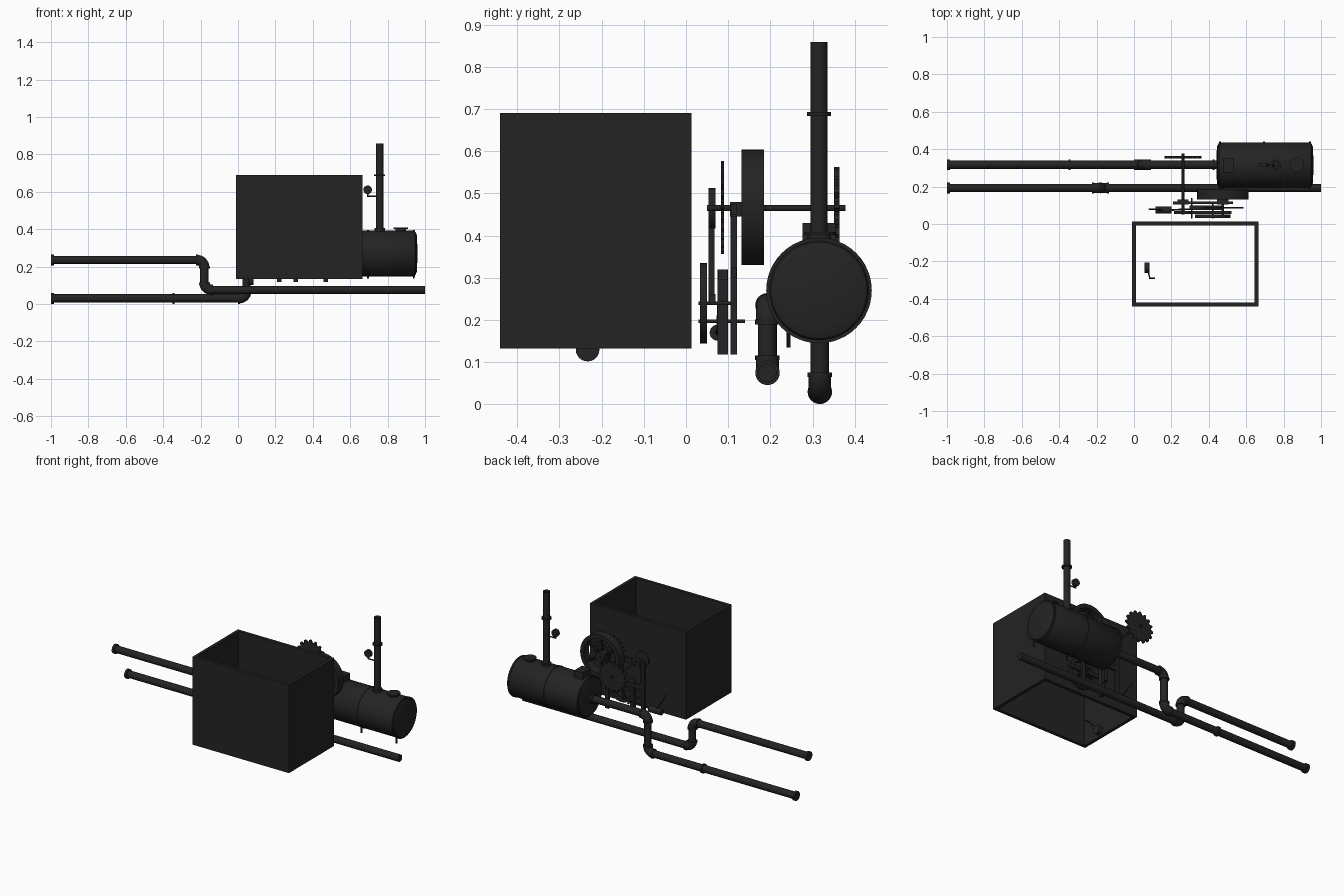
import bpy, bmesh, math
from mathutils import Vector

if "Cube" in bpy.data.objects:
    bpy.data.objects.remove(bpy.data.objects["Cube"])

iron = bpy.data.materials.new("dark iron")
iron.diffuse_color = (0.017, 0.017, 0.017, 1)
iron.use_nodes = True
iron.node_tree.nodes["Principled BSDF"].inputs["Base Color"].default_value = iron.diffuse_color


def finish(name, bm, smooth=True):
    bmesh.ops.recalc_face_normals(bm, faces=bm.faces[:])
    me = bpy.data.meshes.new(name)
    bm.to_mesh(me)
    bm.free()
    me.materials.append(iron)
    ob = bpy.data.objects.new(name, me)
    bpy.context.collection.objects.link(ob)
    if smooth:
        bpy.ops.object.select_all(action='DESELECT')
        ob.select_set(True)
        bpy.context.view_layer.objects.active = ob
        bpy.ops.object.shade_smooth_by_angle(angle=math.radians(35))
    return ob


def add_rod(bm, a, b, r, n=24):
    a, b = Vector(a), Vector(b)
    d = b - a
    geo = bmesh.ops.create_cone(bm, cap_ends=True, segments=n, radius1=r, radius2=r, depth=d.length)
    rot = d.to_track_quat('Z', 'Y').to_matrix().to_4x4()
    rot.translation = (a + b) / 2
    bmesh.ops.transform(bm, matrix=rot, verts=geo['verts'])


def rod(name, a, b, r, n=24):
    bm = bmesh.new()
    add_rod(bm, a, b, r, n)
    return finish(name, bm)


def add_block(bm, lo, hi):
    geo = bmesh.ops.create_cube(bm, size=1)
    for v in geo['verts']:
        v.co = Vector([(lo[i] + hi[i]) / 2 + v.co[i] * (hi[i] - lo[i]) for i in range(3)])


def block(name, lo, hi):
    bm = bmesh.new()
    add_block(bm, lo, hi)
    return finish(name, bm, False)


def lathe(name, profile, origin, axis, n=48):
    """Spin (radius, distance) points around an axis; zero radii close the ends."""
    bm = bmesh.new()
    q = Vector(axis).to_track_quat('Z', 'Y')
    vs = [bm.verts.new((r, 0, h)) for r, h in profile]
    es = [bm.edges.new(p) for p in zip(vs, vs[1:])]
    bmesh.ops.spin(bm, geom=vs + es, cent=(0, 0, 0), axis=(0, 0, 1), angle=math.tau, steps=n)
    bmesh.ops.remove_doubles(bm, verts=bm.verts[:], dist=1e-5)
    for v in bm.verts:
        v.co = q @ v.co + Vector(origin)
    return finish(name, bm)


def outline(name, pts, hole, x, z, y0, y1):
    """Upright plate in the xz plane with an optional matching inner loop."""
    bm = bmesh.new()
    n = len(pts)
    loops = [[bm.verts.new((x + px, y, z + pz)) for px, pz in loop]
             for loop in (pts, hole) for y in (y0, y1)]
    a, b, c, d = loops
    for i in range(n):
        j = (i + 1) % n
        for p, q in ((a, b), (b, d), (d, c), (c, a)):
            bm.faces.new((p[i], p[j], q[j], q[i]))
    return finish(name, bm)


def wheel(name, x, z, r, y0, y1, rim, hub, spokes, teeth=0):
    """Spoked wheel, with gear teeth when requested."""
    n = teeth * 4 if teeth else 48
    ang = [math.tau * i / n for i in range(n)]
    rad = [r if not teeth or i % 4 < 2 else r * 0.84 for i in range(n)]
    outer = [(k * math.cos(t), k * math.sin(t)) for k, t in zip(rad, ang)]
    inner = [(rim * math.cos(t), rim * math.sin(t)) for t in ang]
    outline(name + "_rim", outer, inner, x, z, y0, y1)
    ym = (y0 + y1) / 2
    bm = bmesh.new()
    add_rod(bm, (x, y0, z), (x, y1, z), hub)
    for i in range(spokes):
        t = math.tau * (i + 0.5) / spokes
        add_rod(bm, (x, ym, z), (x + rim * 1.02 * math.cos(t), ym, z + rim * 1.02 * math.sin(t)),
                min(0.008, (y1 - y0) * 0.45), 10)
    finish(name + "_spokes", bm)


def pipe(name, pts, r, bend):
    """Round tube along a polyline with rounded elbows."""
    P = [Vector(p) for p in pts]
    path = [P[0]]
    for a, c, b in zip(P, P[1:], P[2:]):
        s, e = c + (a - c).normalized() * bend, c + (b - c).normalized() * bend
        o = s + e - c
        for i in range(9):
            t = math.pi / 2 * i / 8
            path.append(o + (s - o) * math.cos(t) + (e - o) * math.sin(t))
    path.append(P[-1])
    bm = bmesh.new()
    rings = []
    for i, p in enumerate(path):
        d = (path[min(i + 1, len(path) - 1)] - path[max(i - 1, 0)]).normalized()
        u = Vector((0, 1, 0))
        w = d.cross(u)
        rings.append([bm.verts.new(p + (u * math.cos(math.tau * k / 24) + w * math.sin(math.tau * k / 24)) * r)
                      for k in range(24)])
    for a, b in zip(rings, rings[1:]):
        for k in range(24):
            bm.faces.new((a[k], a[k - 1], b[k - 1], b[k]))
    bm.faces.new(rings[0])
    bm.faces.new(rings[-1])
    finish(name, bm)


# Housing: four walls, open above and below
bm = bmesh.new()
X0, X1, Y0, Y1, T = -0.01, 0.665, -0.44, 0.013, 0.02
outer = [(X0, Y0), (X1, Y0), (X1, Y1), (X0, Y1)]
inner = [(X0 + T, Y0 + T), (X1 - T, Y0 + T), (X1 - T, Y1 - T), (X0 + T, Y1 - T)]
a, b, c, d = [[bm.verts.new((x, y, z)) for x, y in loop] for loop in (outer, inner) for z in (0.133, 0.69)]
for i in range(4):
    j = (i + 1) % 4
    for p, q in ((a, b), (b, d), (d, c), (c, a)):
        bm.faces.new((p[i], p[j], q[j], q[i]))
finish("housing", bm, False)

# Handle with round weight inside the housing
rod("housing_weight", (0.055, -0.233, 0.13), (0.082, -0.233, 0.13), 0.028)
rod("housing_weight_arm", (0.07, -0.233, 0.13), (0.085, -0.29, 0.20), 0.004, 10)
rod("housing_handle", (0.08, -0.29, 0.20), (0.112, -0.29, 0.20), 0.004, 10)

# Boiler with domed ends and bands
lathe("boiler", [(0, 0), (0.095, 0.003), (0.114, 0.01), (0.122, 0.022), (0.122, 0.498),
                 (0.114, 0.51), (0.095, 0.517), (0, 0.52)], (0.44, 0.315, 0.27), (1, 0, 0))
for i, x in enumerate((0.455, 0.69, 0.935)):
    rod(f"boiler_band_{i}", (x, 0.315, 0.27), (x + 0.01, 0.315, 0.27), 0.125, 48)
for i, x in enumerate((0.695, 0.94)):
    rod(f"boiler_foot_{i}", (x, 0.243, 0.135), (x, 0.243, 0.18), 0.005, 10)

# Chimney stack
lathe("chimney", [(0.016, 0.30), (0.028, 0.30), (0.028, 0.405), (0.02, 0.407), (0.02, 0.683), (0.029, 0.683),
                  (0.029, 0.693), (0.02, 0.693), (0.02, 0.858), (0.016, 0.858), (0.016, 0.30)],
      (0.757, 0.315, 0), (0, 0, 1), 32)
# Pressure gauge
rod("gauge_arm", (0.69, 0.315, 0.577), (0.757, 0.315, 0.577), 0.004, 10)
rod("gauge_stem", (0.693, 0.315, 0.575), (0.693, 0.315, 0.60), 0.004, 10)
rod("gauge_dial", (0.693, 0.305, 0.61), (0.693, 0.325, 0.61), 0.023)
# Fittings on the boiler
block("boiler_valve_chest", (0.475, 0.276, 0.36), (0.535, 0.354, 0.43))
rod("hatch_neck", (0.87, 0.317, 0.38), (0.87, 0.317, 0.403), 0.027)
rod("hatch_lid", (0.87, 0.317, 0.401), (0.87, 0.317, 0.409), 0.038)

# Long pipes, elbows and collars
pipe("feed_pipe", [(-1, 0.317, 0.03), (0.045, 0.317, 0.03), (0.045, 0.317, 0.265), (0.45, 0.317, 0.265)], 0.022, 0.04)
pipe("drain_pipe", [(-1, 0.193, 0.235), (-0.18, 0.193, 0.235), (-0.18, 0.193, 0.075), (1, 0.193, 0.075)], 0.022, 0.04)
pipe("feed_elbow_low", [(0.0, 0.317, 0.03), (0.045, 0.317, 0.03), (0.045, 0.317, 0.07)], 0.027, 0.039)
pipe("feed_elbow_high", [(0.045, 0.317, 0.225), (0.045, 0.317, 0.265), (0.085, 0.317, 0.265)], 0.027, 0.039)
pipe("drain_elbow_high", [(-0.22, 0.193, 0.235), (-0.18, 0.193, 0.235), (-0.18, 0.193, 0.195)], 0.027, 0.039)
pipe("drain_elbow_low", [(-0.18, 0.193, 0.115), (-0.18, 0.193, 0.075), (-0.14, 0.193, 0.075)], 0.027, 0.039)
for i, (x, y, z, up) in enumerate((
        (-1, 0.317, 0.03, 0), (-0.35, 0.317, 0.03, 0), (0, 0.317, 0.03, 0), (0.045, 0.317, 0.065, 1),
        (0.045, 0.317, 0.22, 1), (0.08, 0.317, 0.265, 0), (0.42, 0.317, 0.265, 0), (-1, 0.193, 0.235, 0),
        (-0.225, 0.193, 0.235, 0), (-0.18, 0.193, 0.19, 1), (-0.18, 0.193, 0.105, 1), (-0.145, 0.193, 0.075, 0))):
    length = 0.016 if x == -1 else 0.011
    rod(f"pipe_collar_{i}", (x, y, z), (x + length * (1 - up), y, z + length * up), 0.029)

# Wheels and gears
wheel("flywheel", 0.475, 0.467, 0.137, 0.132, 0.185, 0.112, 0.03, 6)
wheel("rear_gear", 0.262, 0.465, 0.098, 0.351, 0.363, 0.065, 0.066, 4, 16)
wheel("front_gear", 0.475, 0.467, 0.11, 0.083, 0.09, 0.08, 0.025, 6, 24)
wheel("drive_wheel", 0.42, 0.24, 0.095, 0.033, 0.05, 0.075, 0.02, 5)

# Shafts
rod("gear_shaft", (0.262, 0.05, 0.465), (0.262, 0.378, 0.465), 0.007, 16)
rod("flywheel_shaft", (0.475, 0.05, 0.465), (0.475, 0.19, 0.465), 0.007, 16)
rod("drive_shaft", (0.42, 0.03, 0.24), (0.42, 0.12, 0.24), 0.004, 12)
rod("lower_shaft", (0.31, 0.03, 0.197), (0.31, 0.14, 0.197), 0.004, 12)

# Crank and connecting rods
rod("crank_disc", (0.262, 0.053, 0.465), (0.262, 0.07, 0.465), 0.048, 32)
block("connecting_rod", (0.252, 0.053, 0.24), (0.272, 0.068, 0.465))
block("cross_rod", (0.27, 0.054, 0.24), (0.52, 0.07, 0.262))

# Support frame
bm = bmesh.new()
for x in (0.22, 0.47):
    add_block(bm, (x - 0.012, 0.105, 0.118), (x + 0.012, 0.121, 0.48))
for z in (0.30, 0.45):
    add_block(bm, (0.208, 0.106, z), (0.53, 0.12, z + 0.025))
for x in (0.262, 0.475):
    add_block(bm, (x - 0.03, 0.104, 0.445), (x + 0.03, 0.132, 0.48))
finish("support_frame", bm, False)
block("lower_post", (0.298, 0.075, 0.118), (0.322, 0.099, 0.32))
block("lower_beam", (0.298, 0.076, 0.295), (0.482, 0.098, 0.32))

# Counterweight and thin lever
rod("lever_weight", (0.115, 0.075, 0.17), (0.20, 0.075, 0.17), 0.019)
rod("lever_arm", (0.16, 0.075, 0.17), (0.08, 0.08, 0.29), 0.004, 10)
rod("lever_link", (0.20, 0.075, 0.17), (0.31, 0.08, 0.19), 0.005, 10)
